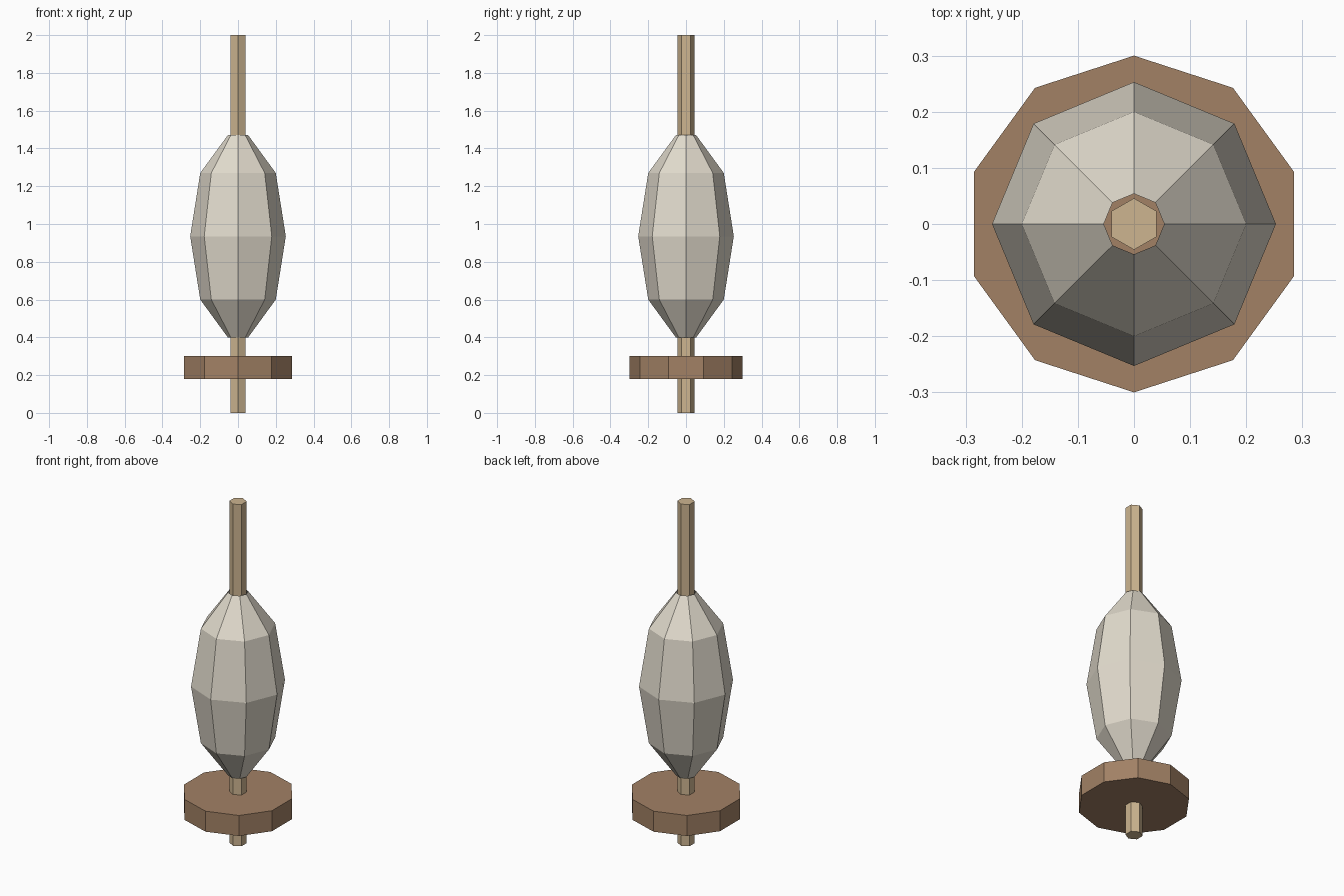
import bpy, bmesh
from math import cos, sin, tau, pi

if "Cube" in bpy.data.objects:
    bpy.data.objects.remove(bpy.data.objects["Cube"])


def material(name, rgb):
    m = bpy.data.materials.new(name)
    m.diffuse_color = (*rgb, 1)
    m.use_nodes = True
    m.node_tree.nodes["Principled BSDF"].inputs["Base Color"].default_value = m.diffuse_color
    return m


def lathe(name, profile, sides, mat, capped=True):
    """Stack flat-sided rings of (radius, z), with one corner on +y."""
    bm = bmesh.new()
    rings = [[bm.verts.new((r * cos(pi / 2 + tau * i / sides),
                            r * sin(pi / 2 + tau * i / sides), z))
              for i in range(sides)] for r, z in profile]
    for low, high in zip(rings, rings[1:]):
        for i in range(sides):
            j = (i + 1) % sides
            bm.faces.new((low[i], low[j], high[j], high[i]))
    if capped:
        bm.faces.new(rings[0][::-1])
        bm.faces.new(rings[-1])
    mesh = bpy.data.meshes.new(name)
    bm.to_mesh(mesh)
    bm.free()
    mesh.materials.append(mat)
    obj = bpy.data.objects.new(name, mesh)
    bpy.context.collection.objects.link(obj)
    return obj


pale_wood = material("pale_wood", (0.61, 0.46, 0.28))
dark_wood = material("dark_wood", (0.36, 0.22, 0.13))
wool = material("wool", (0.76, 0.71, 0.61))

# Hexagonal spindle rod
lathe("shaft", [(0.046, 0), (0.046, 2)], 6, pale_wood)

# Ten-sided weight disc
lathe("whorl", [(0.3, 0.18), (0.3, 0.3)], 10, dark_wood)

# Wound thread, open around the rod at both ends
lathe("wound_thread", [(0.054, 0.4), (0.2, 0.6), (0.253, 0.935),
                       (0.2, 1.27), (0.054, 1.47)], 8, wool, capped=False)
